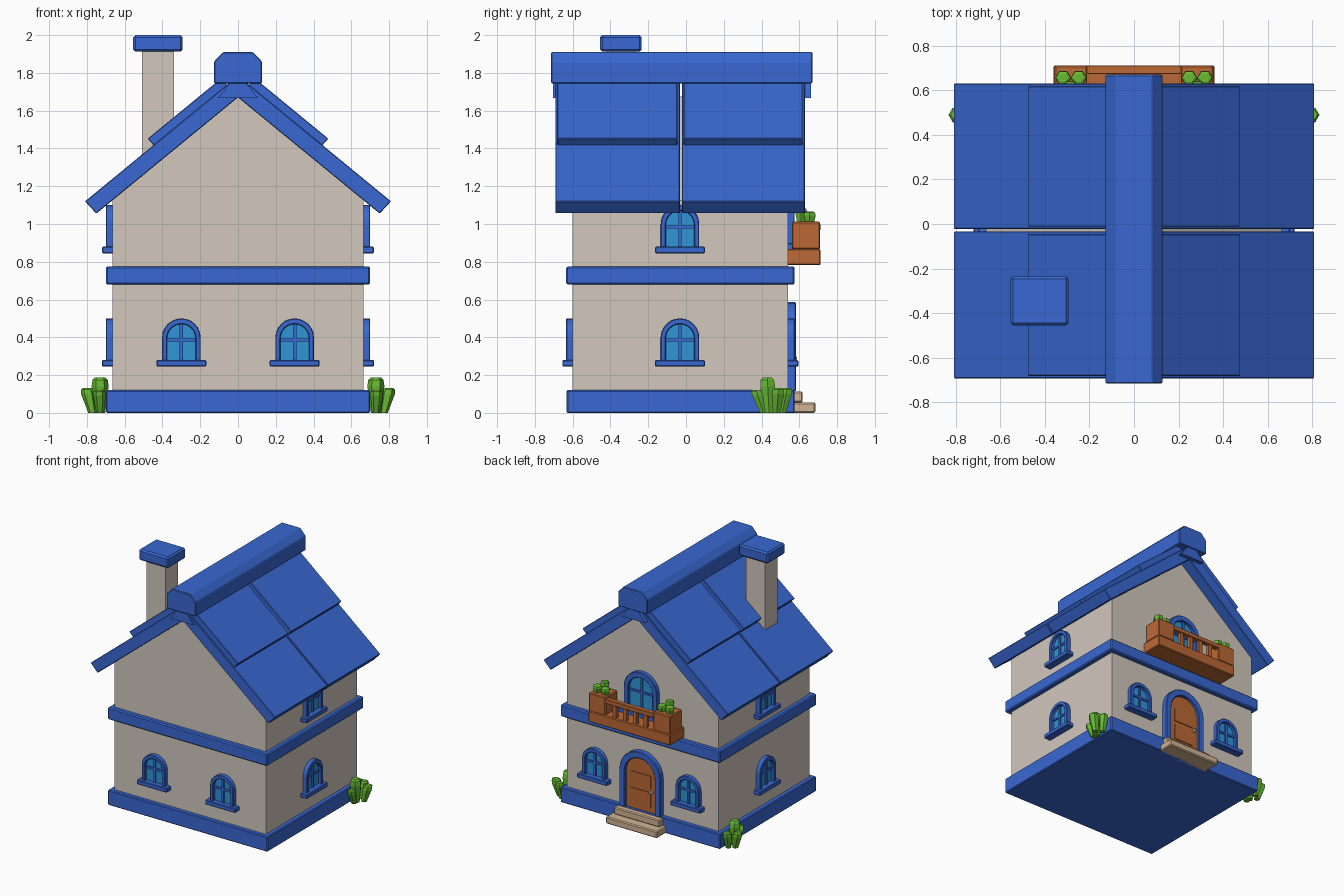
import bpy, bmesh, math
from mathutils import Matrix, Vector

if "Cube" in bpy.data.objects:
    bpy.data.objects.remove(bpy.data.objects["Cube"], do_unlink=True)


def material(name, hex_code):
    def linear(c):
        return c / 12.92 if c < 0.04045 else ((c + 0.055) / 1.055) ** 2.4
    col = [linear(int(hex_code[i:i + 2], 16) / 255) for i in (0, 2, 4)] + [1]
    m = bpy.data.materials.new(name)
    m.use_nodes = True
    m.diffuse_color = col
    m.node_tree.nodes["Principled BSDF"].inputs["Base Color"].default_value = col
    return m


BLUE = material("blue trim", "3868D2")
WALL = material("warm plaster", "D2C8BE")
GLASS = material("window glass", "2E96D6")
WOOD = material("orange wood", "BC6835")
GREEN = material("leaf green", "68BC34")
STONE = material("tan stone", "D2B494")
METAL = material("pale metal", "D8D8D8")


def finish(name, bm, mat, bevel=0.0, matrix=None):
    bmesh.ops.recalc_face_normals(bm, faces=bm.faces[:])
    me = bpy.data.meshes.new(name)
    bm.to_mesh(me)
    bm.free()
    me.materials.append(mat)
    ob = bpy.data.objects.new(name, me)
    bpy.context.collection.objects.link(ob)
    if matrix:
        ob.matrix_world = matrix
    if bevel:
        b = ob.modifiers.new("edge bevel", "BEVEL")
        b.width, b.segments, b.limit_method = bevel, 1, "ANGLE"
    return ob


def prism(name, pts, y0, y1, mat, bevel=0.0, matrix=None):
    """Extrude an x-z outline along y."""
    bm = bmesh.new()
    a = [bm.verts.new((x, y0, z)) for x, z in pts]
    b = [bm.verts.new((x, y1, z)) for x, z in pts]
    bm.faces.new(a)
    bm.faces.new(b[::-1])
    for i in range(len(pts)):
        j = (i + 1) % len(pts)
        bm.faces.new((a[i], b[i], b[j], a[j]))
    return finish(name, bm, mat, bevel, matrix)


def box(name, x0, x1, y0, y1, z0, z1, mat, bevel=0.0, matrix=None):
    return prism(name, [(x0, z0), (x1, z0), (x1, z1), (x0, z1)], y0, y1, mat, bevel, matrix)


def arch(hw, z0, z1, n=12):
    """Round-topped outline, open at the bottom."""
    spring = z1 - hw
    curve = [(hw * math.cos(math.pi * i / n), spring + hw * math.sin(math.pi * i / n))
             for i in range(n + 1)]
    return [(hw, z0)] + curve + [(-hw, z0)]


def window(name, x, y, z, turn, s=1.0):
    """Arched window whose wall faces -y before turning."""
    m = Matrix.Translation((x, y, z)) @ Matrix.Rotation(math.radians(turn), 4, "Z")
    inner = arch(0.075 * s, 0.03 * s, 0.225 * s)
    prism(name + "_frame", arch(0.102 * s, 0.02 * s, 0.255 * s) + inner[::-1],
          -0.035, 0.01, BLUE, 0.004, m)
    prism(name + "_glass", inner, -0.01, 0.01, GLASS, 0, m)
    box(name + "_upright", -0.009, 0.009, -0.02, 0, 0.03 * s, 0.23 * s, BLUE, 0, m)
    box(name + "_crossbar", -0.076 * s, 0.076 * s, -0.02, 0,
        0.14 * s - 0.008, 0.14 * s + 0.008, BLUE, 0, m)
    box(name + "_sill", -0.132 * s, 0.132 * s, -0.055, 0.01, 0, 0.035 * s, BLUE, 0.005, m)


def leaf(name, base, tip, radius):
    """Faceted stalk that swells toward a blunt tip."""
    bm = bmesh.new()
    base, tip = Vector(base), Vector(tip)
    rings = []
    for t, r in ((0, 0.6), (0.75, 1), (0.93, 0.9), (1, 0.6)):
        c = base.lerp(tip, t)
        rings.append([bm.verts.new(c + Vector((math.cos(k * math.pi / 3),
                      math.sin(k * math.pi / 3), 0)) * radius * r) for k in range(6)])
    bm.faces.new(rings[0])
    bm.faces.new(rings[-1])
    for lo, hi in zip(rings, rings[1:]):
        for k in range(6):
            j = (k + 1) % 6
            bm.faces.new((lo[k], lo[j], hi[j], hi[k]))
    finish(name, bm, GREEN)


# House body and horizontal bands
prism("house_walls", [(-0.665, 0.05), (0.665, 0.05), (0.665, 1.125), (0, 1.675), (-0.665, 1.125)],
      -0.6, 0.54, WALL)
box("foundation", -0.7, 0.7, -0.632, 0.575, 0, 0.12, BLUE, 0.006)
box("floor_band", -0.7, 0.7, -0.635, 0.575, 0.68, 0.775, BLUE, 0.008)

# Roof slabs with raised upper panels
for side, label in ((1, "left"), (-1, "right")):
    slab = [(side * x, z) for x, z in ((0.75, 1.055), (0.81, 1.12), (0, 1.785), (0, 1.67))]
    panel = [(side * x, z) for x, z in ((0.445, 1.415), (0.478, 1.452), (0.06, 1.795), (0.06, 1.73))]
    for y0, y1, end in ((-0.692, -0.033, "front"), (-0.022, 0.63, "back")):
        prism(f"roof_slab_{label}_{end}", slab, y0, y1, BLUE, 0.004)
        prism(f"roof_panel_{label}_{end}", panel, y0 + 0.01, y1 - 0.012, BLUE, 0.004)

# Ridge cap and the blocks beneath its ends
prism("ridge_cap", [(-0.127, 1.745), (0.127, 1.745), (0.127, 1.86), (0.08, 1.91),
                    (-0.08, 1.91), (-0.127, 1.86)], -0.715, 0.67, BLUE, 0.005)
for y0, y1, end in ((-0.705, -0.67, "front"), (0.61, 0.662, "back")):
    prism("ridge_block_" + end, [(-0.105, 1.668), (0.105, 1.668), (0.04, 1.75), (-0.04, 1.75)],
          y0, y1, BLUE)

# Chimney
box("chimney_shaft", -0.508, -0.34, -0.42, -0.265, 1.33, 1.92, WALL)
box("chimney_cap", -0.555, -0.293, -0.455, -0.235, 1.912, 2.0, BLUE, 0.012)

# Windows
for side, label in ((1, "left"), (-1, "right")):
    window(f"front_window_{label}", side * 0.3, -0.6, 0.245, 0)
    window(f"back_window_{label}", side * 0.41, 0.54, 0.245, 180)
    for z, level in ((0.245, "lower"), (0.845, "upper")):
        window(f"side_window_{label}_{level}", side * 0.665, -0.032, z, side * 90)
window("balcony_window", 0, 0.54, 0.85, 180, 1.43)

# Door
opening = arch(0.13, 0.115, 0.535)
prism("door_frame", arch(0.18, 0.115, 0.587) + opening[::-1], 0.53, 0.582, BLUE, 0.005)
prism("door_leaf", opening, 0.53, 0.56, WOOD)
for z0, z1, label in ((0.16, 0.28, "lower"), (0.31, 0.41, "upper")):
    box("door_panel_" + label, -0.085, 0.085, 0.558, 0.567, z0, z1, WOOD)
box("door_knob", -0.108, -0.084, 0.558, 0.588, 0.275, 0.3, METAL, 0.006)

# Steps
box("lower_step", -0.225, 0.225, 0.54, 0.685, 0, 0.055, STONE, 0.007)
box("upper_step", -0.2, 0.2, 0.54, 0.618, 0.055, 0.112, STONE, 0.007)

# Balcony with planters, railing and plants
box("balcony_floor", -0.36, 0.36, 0.53, 0.712, 0.782, 0.868, WOOD, 0.006)
box("balcony_rail", -0.215, 0.215, 0.672, 0.712, 0.965, 1.0, WOOD, 0.004)
for i in range(4):
    x = -0.135 + i * 0.09
    box(f"baluster_{i + 1}", x - 0.015, x + 0.015, 0.677, 0.705, 0.86, 0.97, WOOD)
for side, label in ((1, "left"), (-1, "right")):
    a, b = sorted((side * 0.21, side * 0.357))
    box("planter_" + label, a, b, 0.56, 0.71, 0.866, 1.012, WOOD, 0.006)
    for k, (x, y, h) in enumerate(((0.248, 0.655, 1.06), (0.318, 0.655, 1.065), (0.285, 0.61, 1.085))):
        leaf(f"planter_leaf_{label}_{k + 1}", (side * x, y, 0.99), (side * x, y, h), 0.036)

# Corner shrubs
for side, label in ((1, "left"), (-1, "right")):
    for k, (x0, y0, x1, y1, h, r) in enumerate((
            (0.73, 0.44, 0.73, 0.43, 0.188, 0.045),
            (0.77, 0.48, 0.80, 0.49, 0.132, 0.038),
            (0.73, 0.41, 0.735, 0.37, 0.122, 0.034),
            (0.73, 0.51, 0.735, 0.535, 0.132, 0.036))):
        leaf(f"shrub_leaf_{label}_{k + 1}", (side * x0, y0, 0), (side * x1, y1, h), r)
